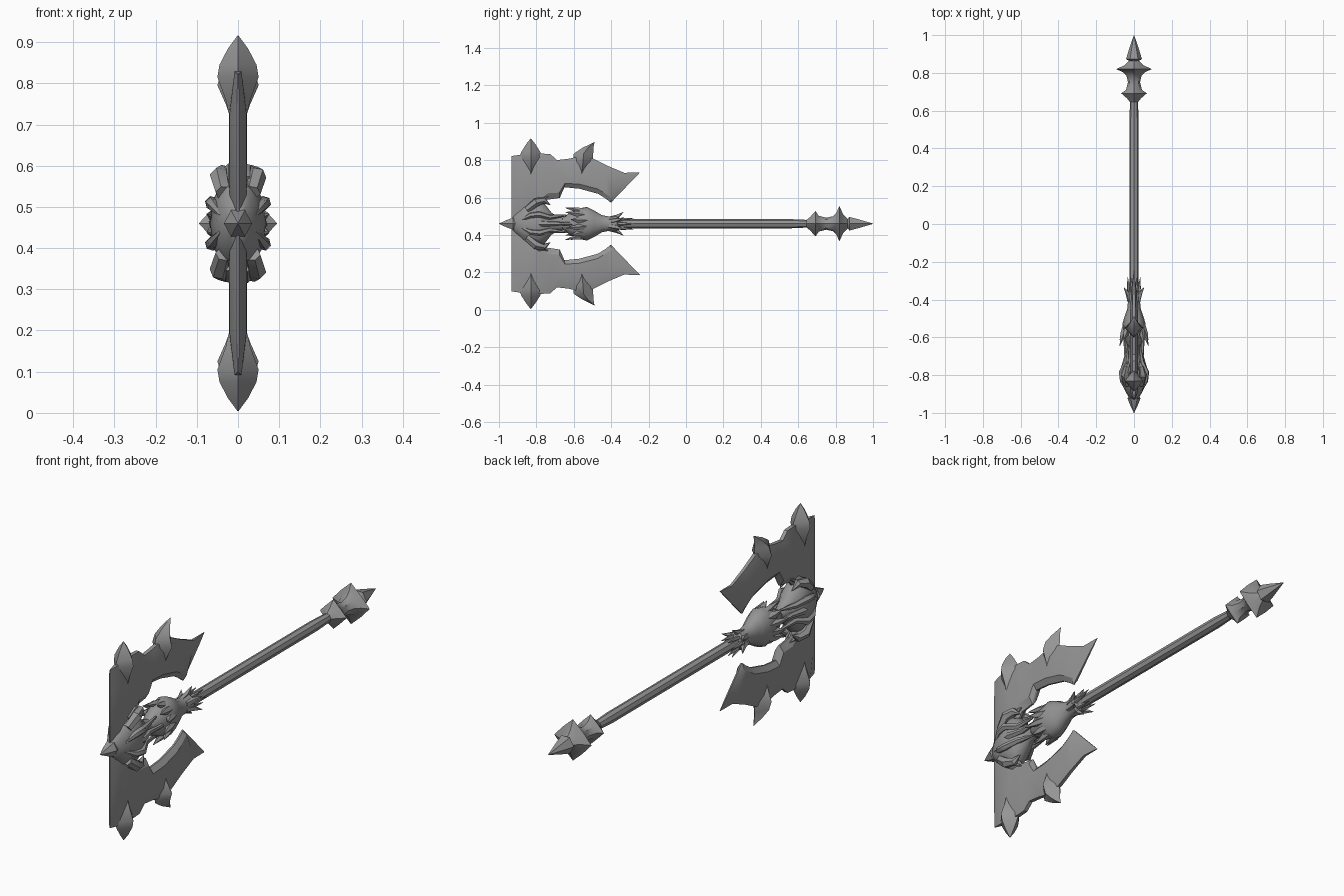
import bpy, bmesh, math
from mathutils import Vector

if "Cube" in bpy.data.objects:
    bpy.data.objects.remove(bpy.data.objects["Cube"])

C = 0.46  # height of the weapon's axis
steel = bpy.data.materials.new("dark_steel")
steel.diffuse_color = (0.3, 0.3, 0.3, 1)
steel.use_nodes = True
steel.node_tree.nodes["Principled BSDF"].inputs["Base Color"].default_value = steel.diffuse_color


def finish(name, bm, angle=35):
    bmesh.ops.remove_doubles(bm, verts=bm.verts, dist=0.0004)
    bmesh.ops.recalc_face_normals(bm, faces=bm.faces)
    me = bpy.data.meshes.new(name)
    bm.to_mesh(me)
    bm.free()
    me.materials.append(steel)
    ob = bpy.data.objects.new(name, me)
    bpy.context.collection.objects.link(ob)
    bpy.ops.object.select_all(action='DESELECT')
    ob.select_set(True)
    bpy.context.view_layer.objects.active = ob
    bpy.ops.object.shade_smooth_by_angle(angle=math.radians(angle))
    return ob


def add_loft(bm, rings):
    """Skin a row of equal rings and cap both ends."""
    rows = [[bm.verts.new(p) for p in r] for r in rings]
    n = len(rows[0])
    for a, b in zip(rows, rows[1:]):
        for i in range(n):
            j = (i + 1) % n
            bm.faces.new((a[i], a[j], b[j], b[i]))
    bm.faces.new(rows[0])
    bm.faces.new(rows[-1])


def ring(y, rx, rz=None, n=8, star=1.0):
    rz = rx if rz is None else rz
    pts = []
    for i in range(n):
        t = 2 * math.pi * i / n
        k = star if i % 2 else 1.0
        pts.append((rx * k * math.cos(t), y, C + rz * k * math.sin(t)))
    return pts


def shaft(name, rows, n=8, angle=35):
    bm = bmesh.new()
    add_loft(bm, [ring(*r[:3], n, *r[3:]) for r in rows])
    return finish(name, bm, angle)


def add_thorn(bm, path, radii, n=5):
    """Curved spike: rings across the path, closing to a tip."""
    path = [Vector(p) for p in path]
    rings = []
    for i, p in enumerate(path):
        d = (path[min(i + 1, len(path) - 1)] - path[max(i - 1, 0)]).normalized()
        u = d.orthogonal().normalized()
        v = d.cross(u)
        rings.append([p + radii[i] * (u * math.cos(2 * math.pi * k / n) + v * math.sin(2 * math.pi * k / n))
                      for k in range(n)])
    add_loft(bm, rings)


# Handle, pommel and end points
shaft("handle", [(-0.40, .027, .027), (-0.30, .025, .025), (0.55, .025, .025), (0.66, .02, .02)])
shaft("pommel", [(0.645, .021, .021), (0.665, .037, .037, .85), (0.692, .068, .068, .72), (0.71, .042, .042, .9),
                 (0.75, .032, .032), (0.785, .04, .04), (0.805, .06, .06, .85), (0.82, .095, .095, .74),
                 (0.84, .05, .05, .9), (0.87, .02, .02)])
shaft("pommel_point", [(0.86, .02, .02), (0.873, .042, .042), (0.92, .028, .028), (1.0, .001, .001)], 6)
shaft("front_point", [(-0.88, .02, .02), (-0.925, .034, .037), (-0.96, .02, .022), (-1.0, .001, .001)], 6)

# Carved head core and the swelling socket behind it
shaft("skull", [(-0.93, .018, .03), (-0.905, .035, .06), (-0.87, .054, .095), (-0.83, .062, .115),
                (-0.79, .068, .122), (-0.755, .058, .105), (-0.72, .045, .06), (-0.69, .032, .04),
                (-0.66, .03, .035)], 12, 50)
shaft("socket", [(-0.66, .028, .03), (-0.62, .045, .06), (-0.57, .06, .082), (-0.53, .062, .09),
                 (-0.49, .05, .07), (-0.45, .036, .046), (-0.41, .032, .038), (-0.37, .038, .042),
                 (-0.35, .024, .024)], 12, 40)

# Mane tufts sweeping forward, collar thorns sweeping back
bm = bmesh.new()
for i in range(12):
    t = 2 * math.pi * (i + .5) / 12
    c, s = math.cos(t), math.sin(t)
    y = -0.645 if i % 2 else -0.615
    add_thorn(bm, [(.042 * c, -.53, C + .062 * s), (.06 * c, -.58, C + .074 * s),
                   (.078 * c, y, C + .088 * s)], [.018, .016, .001])
finish("mane_tufts", bm)
bm = bmesh.new()
for i in range(6):
    t = 2 * math.pi * i / 6 + math.pi / 6
    c, s = math.cos(t), math.sin(t)
    add_thorn(bm, [(.024 * c, -.41, C + .026 * s), (.036 * c, -.37, C + .037 * s),
                   (.062 * c, -.335, C + .062 * s)], [.014, .013, .001])
    add_thorn(bm, [(.022 * s, -.38, C + .022 * c), (.028 * s, -.34, C + .028 * c),
                   (.034 * s, -.28, C + .034 * c)], [.011, .009, .001])
finish("collar_thorns", bm)

# Horns, cheek bones, brows and jaw ties on the carved head
horns, bones = bmesh.new(), bmesh.new()
for sx in (-1, 1):
    for sz in (-1, 1):
        add_thorn(horns, [(sx * .035, -.85, C + sz * .075), (sx * .045, -.80, C + sz * .115),
                          (sx * .036, -.76, C + sz * .125), (sx * .028, -.725, C + sz * .10)],
                  [.02, .024, .018, .001], 6)
        add_thorn(horns, [(sx * .015, -.82, C + sz * .10), (sx * .018, -.78, C + sz * .13),
                          (sx * .012, -.735, C + sz * .145)], [.022, .018, .001], 6)
        add_thorn(bones, [(sx * .04, -.88, C + sz * .02), (sx * .06, -.83, C + sz * .045),
                          (sx * .064, -.785, C + sz * .05), (sx * .04, -.73, C + sz * .035),
                          (sx * .03, -.64, C + sz * .045)], [.006, .015, .017, .014, .005], 6)
    add_thorn(bones, [(sx * .045, -.83, C), (sx * .055, -.77, C), (sx * .04, -.70, C),
                      (sx * .045, -.61, C)], [.012, .017, .012, .008], 6)
finish("horns", horns)
finish("cheek_bones", bones, 45)

# Blades: slanted columns (inner y, inner z, outer y, outer z, half thickness)
columns = [(-.932, -.01, -.932, .362, .003), (-.885, -.01, -.89, .368, .021), (-.79, -.01, -.83, .37, .022),
           (-.775, .09, -.77, .375, .022), (-.745, .128, -.725, .372, .022), (-.675, .138, -.69, .34, .022),
           (-.65, .195, -.63, .347, .022), (-.57, .187, -.57, .36, .022), (-.47, .16, -.495, .348, .021),
           (-.43, .135, -.42, .31, .018), (-.405, .115, -.33, .272, .015), (-.40, .114, -.245, .275, .003)]


def blade(name, side):
    bm = bmesh.new()
    rings = []
    for yi, zi, yo, zo, h in columns:
        def at(f, x):
            return Vector((x, yi + (yo - yi) * f, C + side * (zi + (zo - zi) * f)))
        rim = min(h, .004)
        rings.append([at(0, -rim), at(.14, -h), at(.72, -h), at(1, -h * .4),
                      at(1, h * .4), at(.72, h), at(.14, h), at(0, rim)])
    add_loft(bm, rings)
    finish(name, bm, 25)


# Diamond spikes on the outer rim: (y, z, half depth, half width)
spikes = {"front_spike": [(-.83, .24, .004, .016), (-.83, .30, .035, .03), (-.83, .355, .062, .05),
                          (-.83, .385, .05, .045), (-.83, .425, .025, .024), (-.83, .456, .001, .001)],
          "rear_spike": [(-.56, .25, .004, .016), (-.555, .29, .03, .03), (-.55, .335, .052, .05),
                         (-.548, .375, .052, .038), (-.525, .405, .03, .022), (-.49, .436, .001, .001)]}
for label, side in (("upper", 1), ("lower", -1)):
    blade(label + "_blade", side)
    for name, rows in spikes.items():
        bm = bmesh.new()
        add_loft(bm, [[(w, y, C + side * z), (0, y + d, C + side * z),
                       (-w, y, C + side * z), (0, y - d, C + side * z)] for y, z, d, w in rows])
        finish(label + "_" + name, bm, 40)
